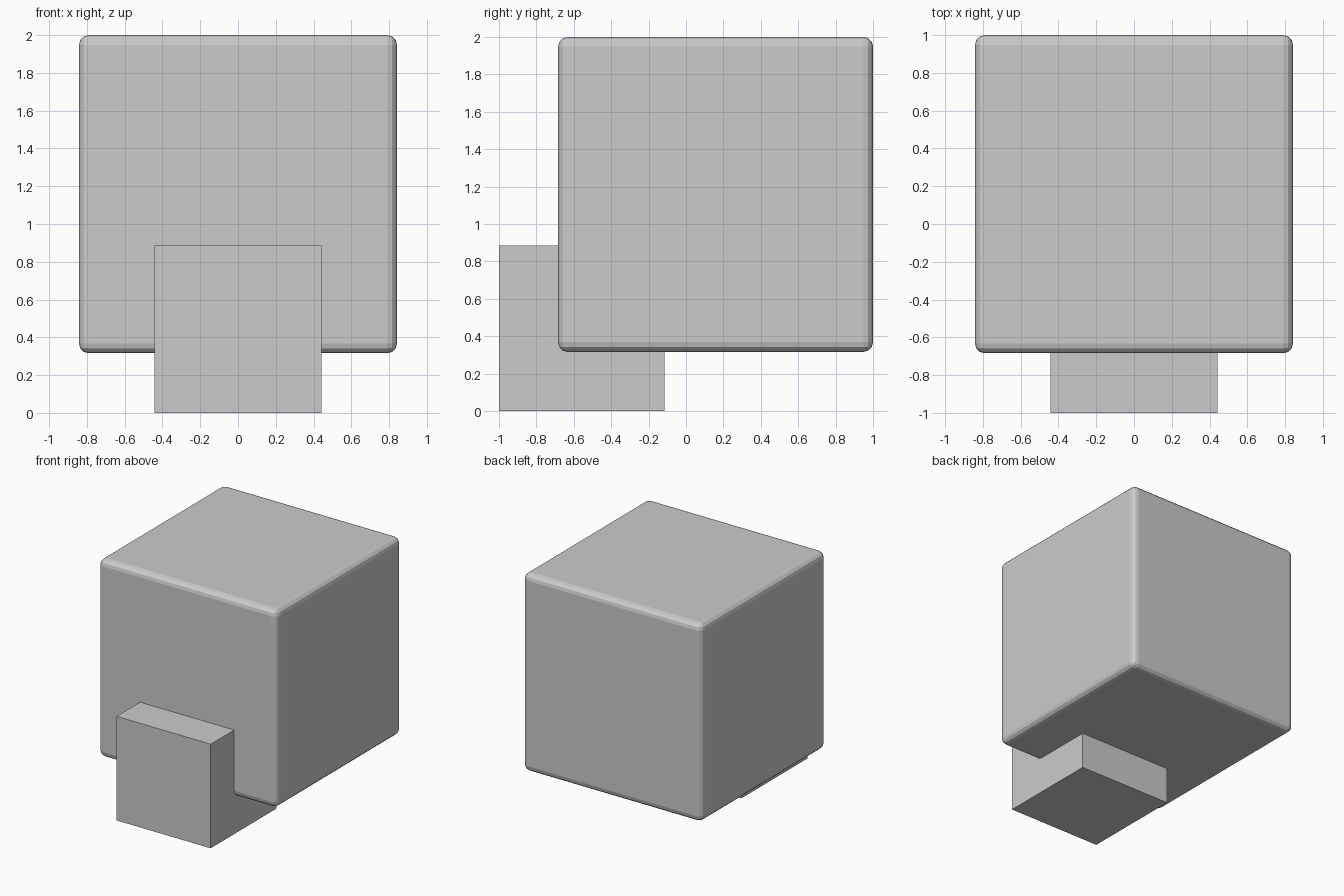
import bpy

if "Cube" in bpy.data.objects:
    bpy.data.objects.remove(bpy.data.objects["Cube"])


def add_cube(name, size, location):
    bpy.ops.mesh.primitive_cube_add(size=size, location=location)
    obj = bpy.context.object
    obj.name = name
    return obj


# Large block with softly rounded edges
large = add_cube("large_rounded_block", 1.684, (0, 0.158, 1.158))
bevel = large.modifiers.new("rounded_edges", 'BEVEL')
bevel.width = 0.052
bevel.segments = 3

# Small sharp-edged block set into the lower front
add_cube("small_front_block", 0.886, (0, -0.557, 0.443))
